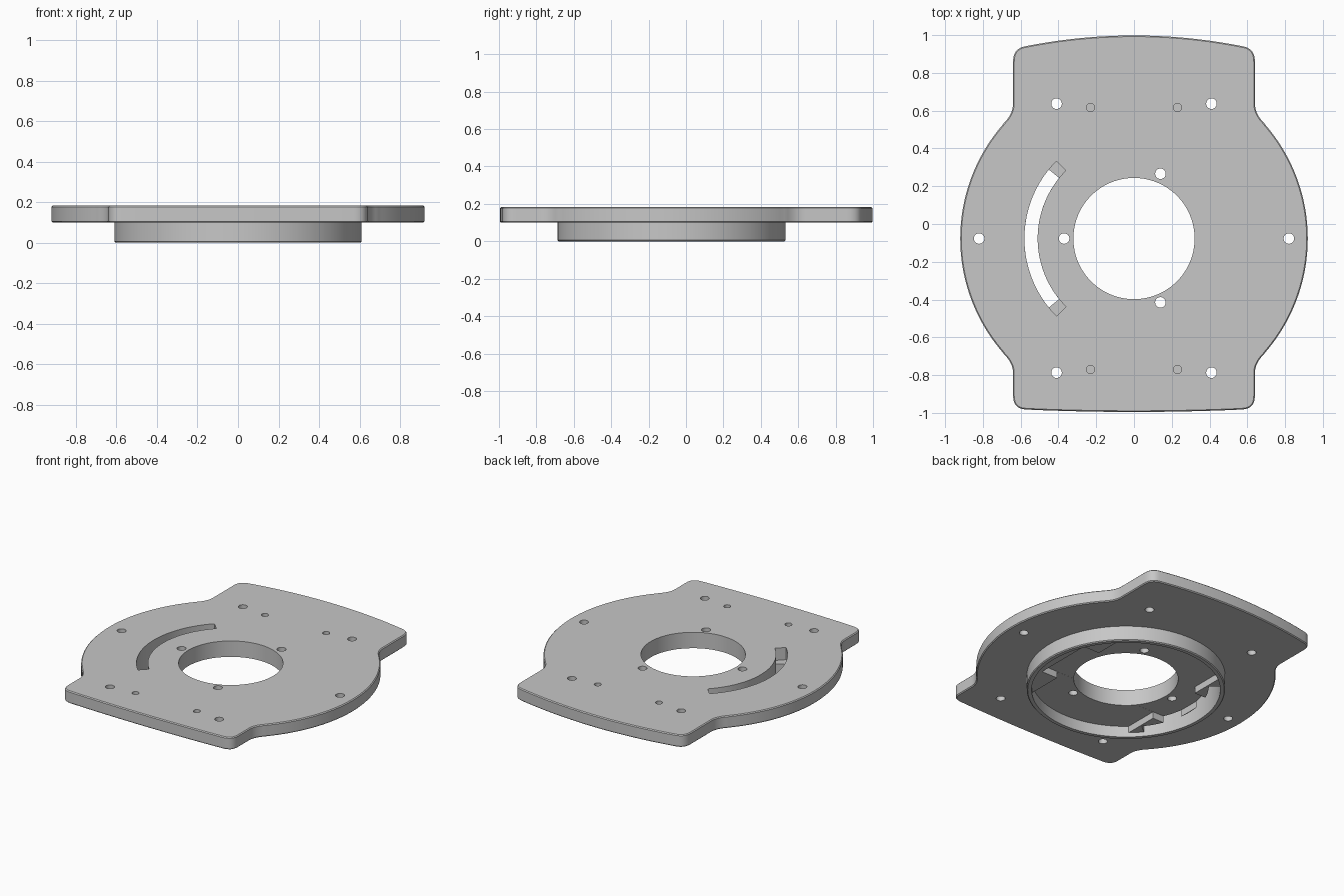
import bpy, bmesh, math
from mathutils import Vector

cube = bpy.data.objects.get("Cube")
if cube:
    bpy.data.objects.remove(cube, do_unlink=True)

# One flat grey for the whole part
grey = bpy.data.materials.new("machined_grey")
grey.use_nodes = True
grey.diffuse_color = (0.57, 0.57, 0.57, 1)
grey.node_tree.nodes["Principled BSDF"].inputs["Base Color"].default_value = grey.diffuse_color

CY = -0.077                  # centre line of the round features
BOTTOM, TOP = 0.1, 0.183     # plate thickness
FLOOR, POCKET = 0.03, 0.075  # levels inside the collar


def arc(radius, a0, a1, n, cx=0, cy=CY):
    return [(cx + radius * math.cos(math.radians(a0 + (a1 - a0) * i / n)),
             cy + radius * math.sin(math.radians(a0 + (a1 - a0) * i / n)))
            for i in range(n + 1)]


def circle(radius, n, cx=0, cy=CY):
    return arc(radius, 0, 360, n, cx, cy)[:-1]


def slot(a0, a1):
    return arc(0.58, a0, a1, 40) + arc(0.51, a1, a0, 40)


def box(x, y):
    return [(-x, CY - y), (x, CY - y), (x, CY + y), (-x, CY + y)]


def bend(a, corner, b, n=8):
    """Rounded corner from a to b."""
    a, c, b = Vector(a), Vector(corner), Vector(b)
    return [tuple(a * (1 - t) ** 2 + c * 2 * t * (1 - t) + b * t * t)
            for t in (i / n for i in range(n + 1))]


def prism(name, outline, z0, z1):
    bm = bmesh.new()
    face = bm.faces.new([bm.verts.new((x, y, z0)) for x, y in outline])
    new = bmesh.ops.extrude_face_region(bm, geom=[face])["geom"]
    bmesh.ops.translate(bm, vec=(0, 0, z1 - z0),
                        verts=[v for v in new if isinstance(v, bmesh.types.BMVert)])
    bmesh.ops.recalc_face_normals(bm, faces=bm.faces)
    mesh = bpy.data.meshes.new(name)
    bm.to_mesh(mesh)
    bm.free()
    mesh.materials.append(grey)
    obj = bpy.data.objects.new(name, mesh)
    bpy.context.collection.objects.link(obj)
    return obj


def apply(obj, mod):
    bpy.context.view_layer.objects.active = obj
    bpy.ops.object.modifier_apply(modifier=mod.name)


def chamfer(obj):
    mod = obj.modifiers.new("chamfer", "BEVEL")
    mod.width, mod.segments = 0.006, 1
    mod.limit_method, mod.angle_limit = "ANGLE", math.radians(60)
    apply(obj, mod)


def combine(obj, other, operation="DIFFERENCE"):
    mod = obj.modifiers.new(operation.lower(), "BOOLEAN")
    mod.operation, mod.solver, mod.object = operation, "EXACT", other
    other.hide_render = True
    apply(obj, mod)
    bpy.data.objects.remove(other, do_unlink=True)


def cut(obj, outline, z0=-0.1, z1=0.3):
    combine(obj, prism("cutter", outline, z0, z1))


# Plate outline: right half from the front edge to the back edge, then mirrored
half = [(0.58 * i / 8, -0.995 + 0.013 * (i / 8) ** 2) for i in range(8)]
half += bend((0.57, -0.982), (0.64, -0.98), (0.64, -0.91))
half += bend((0.64, -0.79), (0.64, -0.737), (0.69, -0.687))
half += arc(0.92, -41, 41, 48)
half += bend((0.69, 0.533), (0.64, 0.583), (0.64, 0.64))
half += bend((0.64, 0.86), (0.64, 0.928), (0.58, 0.94))
half += [(0.58 * i / 10, 0.998 - 0.058 * (i / 10) ** 2) for i in range(9, -1, -1)]
plate = prism("mounting_plate", half + [(-x, y) for x, y in half[-2:0:-1]], BOTTOM, TOP)
chamfer(plate)

# Round collar under the plate, hollowed to a shallow floor
collar = prism("collar", circle(0.61, 128), 0, 0.13)
chamfer(collar)
cut(collar, circle(0.58, 128), -0.1, FLOOR)

# Stepped recess in the collar floor, reaching the collar wall at its ends
recess = prism("recess", box(0.385, 0.7), -0.1, POCKET)
combine(recess, prism("recess_sides", box(0.505, 0.2), -0.11, POCKET + 0.0005), "UNION")
combine(recess, prism("recess_limit", circle(0.58, 128), -0.2, 0.2), "INTERSECT")
combine(collar, recess)
combine(plate, collar, "UNION")

# Central bore, and a curved slot that is shorter below than above
cut(plate, circle(0.321, 96))
cut(plate, slot(135, 225), BOTTOM)
cut(plate, slot(141, 219))

# Through holes
holes = [(s * 0.41, y) for s in (-1, 1) for y in (0.637, -0.787)]
holes += [(-0.82, CY), (0.82, CY), (-0.37, CY), (0.14, 0.266), (0.14, -0.415)]
for x, y in holes:
    cut(plate, circle(0.028, 24, x, y))

# Blind holes
for x in (-0.23, 0.23):
    for y in (0.617, -0.77):
        cut(plate, circle(0.022, 24, x, y), 0.145)

plate.select_set(True)
bpy.context.view_layer.objects.active = plate
bpy.ops.object.shade_smooth_by_angle(angle=math.radians(30))
